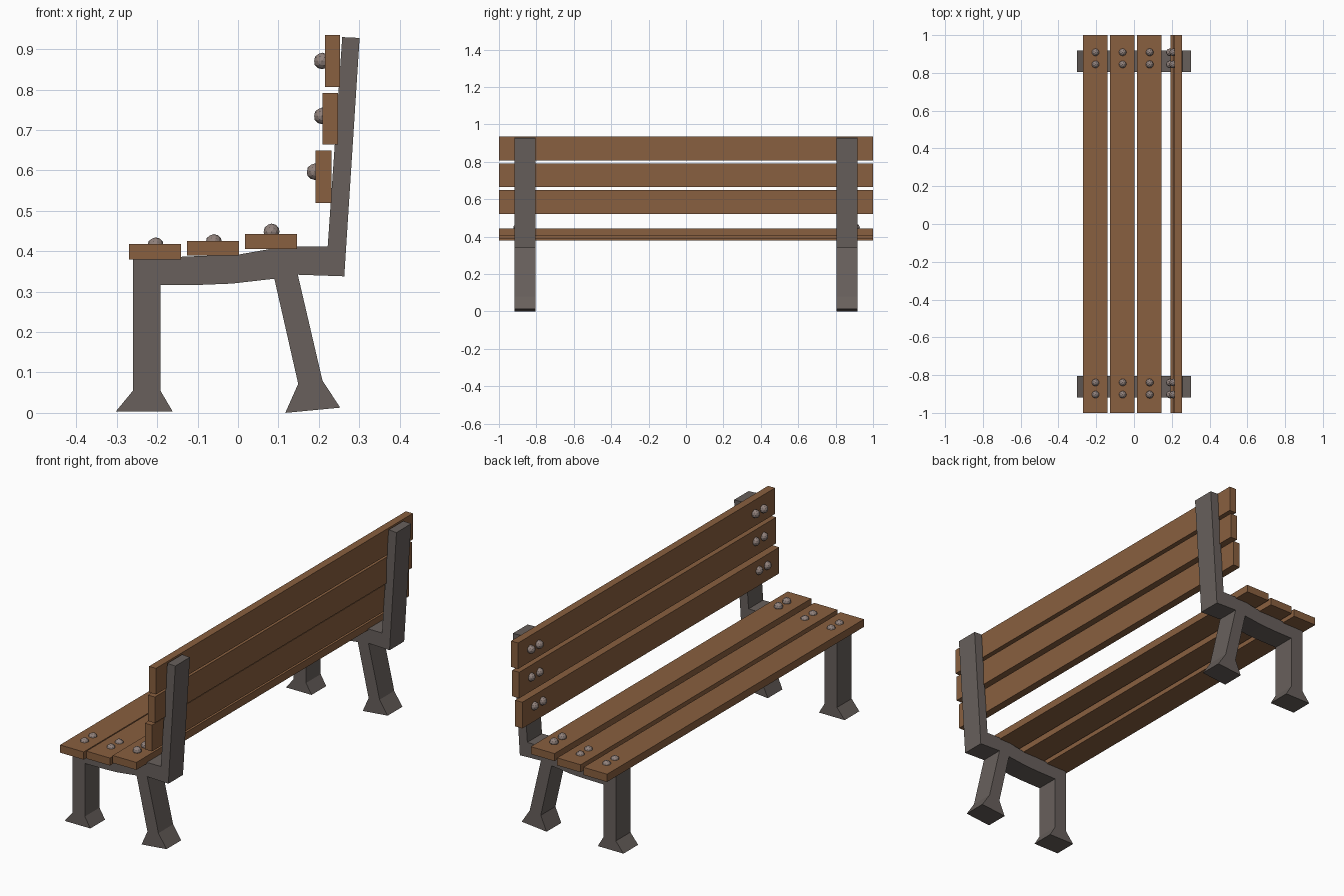
import bpy, bmesh
from mathutils import Matrix

if "Cube" in bpy.data.objects:
    bpy.data.objects.remove(bpy.data.objects["Cube"])


def material(name, rgb):
    m = bpy.data.materials.new(name)
    m.diffuse_color = (*rgb, 1)
    m.use_nodes = True
    m.node_tree.nodes["Principled BSDF"].inputs["Base Color"].default_value = m.diffuse_color
    return m


WOOD = material("wood", (0.25, 0.115, 0.05))
IRON = material("iron", (0.138, 0.117, 0.107))
STEEL = material("bolt_metal", (0.28, 0.22, 0.20))


def finish(name, bm, mat):
    bmesh.ops.recalc_face_normals(bm, faces=bm.faces)
    mesh = bpy.data.meshes.new(name)
    bm.to_mesh(mesh)
    bm.free()
    mesh.materials.append(mat)
    ob = bpy.data.objects.new(name, mesh)
    bpy.context.collection.objects.link(ob)
    return ob


def extrude_profile(name, points, y0, y1, mat):
    """Closed x-z outline swept along y."""
    bm = bmesh.new()
    face = bm.faces.new([bm.verts.new((x, y0, z)) for x, z in points])
    new = bmesh.ops.extrude_face_region(bm, geom=[face])["geom"]
    bmesh.ops.translate(bm, vec=(0, y1 - y0, 0),
                        verts=[v for v in new if isinstance(v, bmesh.types.BMVert)])
    return finish(name, bm, mat)


def rect(x0, x1, z0, z1):
    return [(x0, z0), (x1, z0), (x1, z1), (x0, z1)]


# Side frames: flared feet, legs, dipped seat rail and leaning back post
frame = [
    (-0.302, 0.004), (-0.162, 0.004), (-0.192, 0.055), (-0.192, 0.316),
    (-0.09, 0.317), (-0.015, 0.320), (0.09, 0.332),
    (0.149, 0.072), (0.117, 0.0), (0.253, 0.013), (0.209, 0.080), (0.148, 0.342),
    (0.263, 0.338), (0.301, 0.928), (0.258, 0.930), (0.222, 0.412),
    (0.146, 0.412), (0.087, 0.407), (0.002, 0.392), (-0.126, 0.387),
    (-0.26, 0.381), (-0.26, 0.055),
]
extrude_profile("left_frame", frame, -0.918, -0.804, IRON)
extrude_profile("right_frame", frame, 0.804, 0.918, IRON)

# Slats, each with the x-z centre of its bolts
seat = [((-0.270, -0.141, 0.380, 0.418), (-0.204, 0.414)),
        ((-0.126, 0.002, 0.389, 0.426), (-0.060, 0.422)),
        ((0.017, 0.146, 0.406, 0.443), (0.083, 0.448))]
back = [((0.192, 0.231, 0.520, 0.649), (0.190, 0.597)),
        ((0.209, 0.247, 0.664, 0.792), (0.208, 0.735)),
        ((0.215, 0.253, 0.807, 0.935), (0.208, 0.871))]

for part, slats in (("seat", seat), ("back", back)):
    for i, (box, (bx, bz)) in enumerate(slats, 1):
        extrude_profile(f"{part}_slat_{i}", rect(*box), -1, 1, WOOD)
        # Two round bolt heads at each end of the slat
        bm = bmesh.new()
        for y in (-0.903, -0.839, 0.845, 0.909):
            bmesh.ops.create_icosphere(bm, subdivisions=2, radius=0.0205,
                                       matrix=Matrix.Translation((bx, y, bz)))
        finish(f"{part}_bolts_{i}", bm, STEEL)
